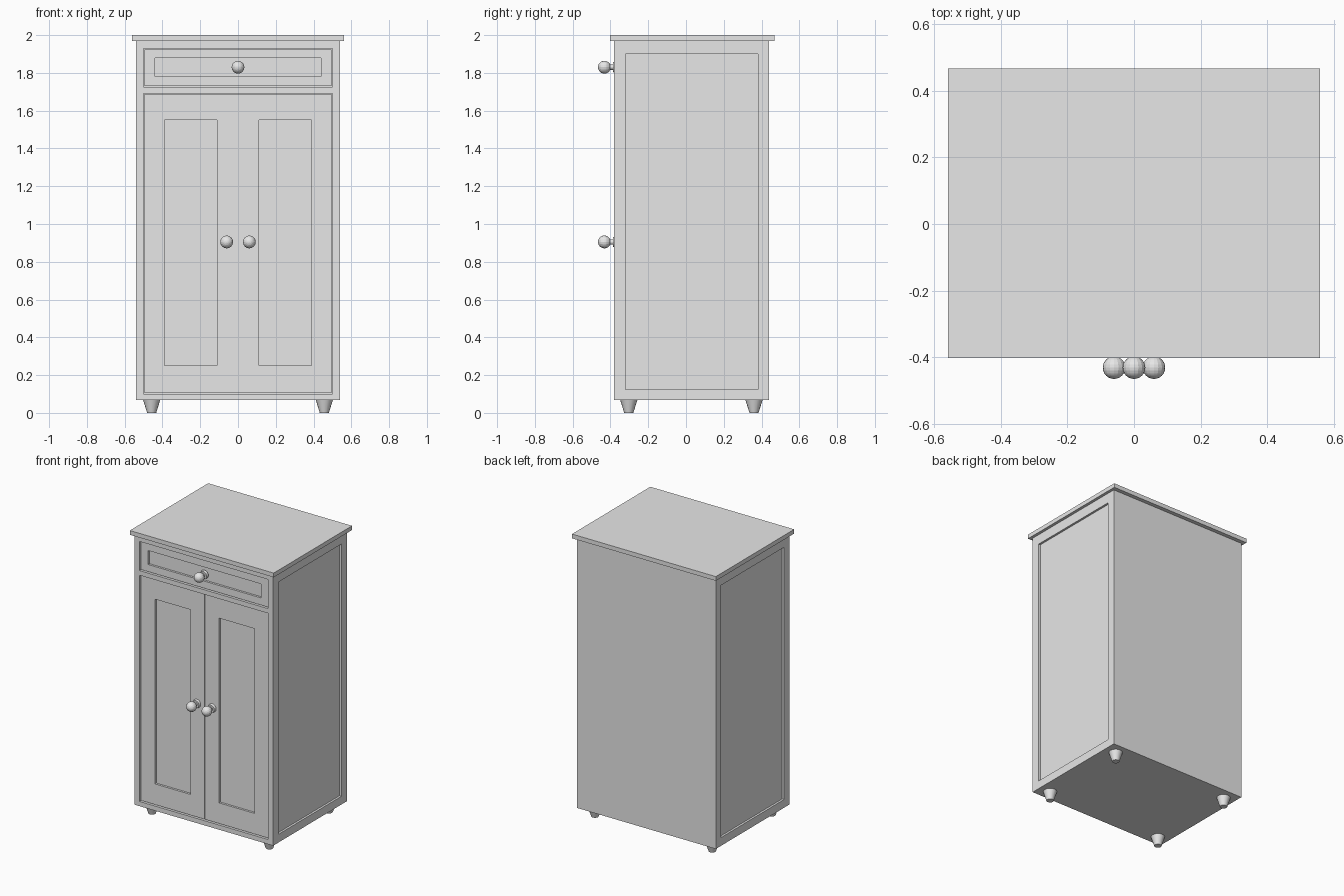
import bpy, bmesh, math
from mathutils import Matrix

if "Cube" in bpy.data.objects:
    bpy.data.objects.remove(bpy.data.objects["Cube"])

grey = bpy.data.materials.new("plain_grey")
grey.diffuse_color = (0.8, 0.8, 0.8, 1)
grey.use_nodes = True
grey.node_tree.nodes["Principled BSDF"].inputs["Base Color"].default_value = grey.diffuse_color


def finish(name, bm):
    bmesh.ops.recalc_face_normals(bm, faces=bm.faces)
    mesh = bpy.data.meshes.new(name)
    bm.to_mesh(mesh)
    bm.free()
    mesh.materials.append(grey)
    ob = bpy.data.objects.new(name, mesh)
    bpy.context.collection.objects.link(ob)
    return ob


def block(name, x, y, z, cuts=()):
    """Box from (min, max) ranges, with box-shaped recesses cut out of it."""
    bm = bmesh.new()
    bmesh.ops.create_cube(bm, size=1)
    for v in bm.verts:
        v.co = [(lo + hi) / 2 + c * (hi - lo) for (lo, hi), c in zip((x, y, z), v.co)]
    ob = finish(name, bm)
    for cut in cuts:
        cutter = block("recess_cutter", *cut)
        cutter.hide_render = True
        mod = ob.modifiers.new("recess", 'BOOLEAN')
        mod.operation, mod.solver, mod.object = 'DIFFERENCE', 'EXACT', cutter
        bpy.context.view_layer.objects.active = ob
        bpy.ops.object.modifier_apply(modifier=mod.name)
        bpy.data.objects.remove(cutter)
    return ob


def cone(bm, r1, r2, depth, matrix, segs=16):
    bmesh.ops.create_cone(bm, cap_ends=True, segments=segs, radius1=r1,
                          radius2=r2, depth=depth, matrix=matrix)


def knob(name, x, z):
    """Round ball on a short stem with a flared base, pointing forward."""
    bm = bmesh.new()
    turn = Matrix.Rotation(math.radians(90), 4, 'X')
    at = lambda y: Matrix.Translation((x, y, z)) @ turn
    bmesh.ops.create_uvsphere(bm, u_segments=16, v_segments=12, radius=0.034, matrix=at(-0.432))
    cone(bm, 0.014, 0.014, 0.04, at(-0.39))
    cone(bm, 0.03, 0.026, 0.016, at(-0.379))
    finish(name, bm)


# Carcass with side panels and front openings
SIDE_Y, SIDE_Z = (-0.32, 0.38), (0.125, 1.9)
block("cabinet_body", (-0.54, 0.54), (-0.38, 0.44), (0.067, 1.97), [
    ((0.525, 0.6), SIDE_Y, SIDE_Z),
    ((-0.6, -0.525), SIDE_Y, SIDE_Z),
    ((-0.5, 0.5), (-0.5, -0.34), (1.725, 1.93)),
    ((-0.5, 0.5), (-0.5, -0.34), (0.1, 1.692)),
])
block("top_board", (-0.56, 0.56), (-0.403, 0.468), (1.97, 2.0))

# Drawer front with sunken panel
block("drawer_front", (-0.495, 0.495), (-0.37, -0.34), (1.73, 1.925),
      [((-0.44, 0.44), (-0.5, -0.355), (1.78, 1.878))])
knob("drawer_knob", 0, 1.83)

# Pair of panelled doors and four tapered feet
for side, s in (("left", -1), ("right", 1)):
    span = lambda a, b: tuple(sorted((s * a, s * b)))
    block(side + "_door", span(0.001, 0.495), (-0.37, -0.34), (0.105, 1.687),
          [(span(0.112, 0.388), (-0.5, -0.355), (0.25, 1.55))])
    knob(side + "_door_knob", s * 0.06, 0.905)
    for end, y in (("front", -0.303), ("back", 0.36)):
        bm = bmesh.new()
        cone(bm, 0.024, 0.045, 0.067, Matrix.Translation((s * 0.457, y, 0.0335)))
        foot = finish(f"{end}_{side}_foot", bm)
        bpy.ops.object.select_all(action='DESELECT')
        foot.select_set(True)
        bpy.context.view_layer.objects.active = foot
        bpy.ops.object.shade_smooth_by_angle(angle=math.radians(30))
